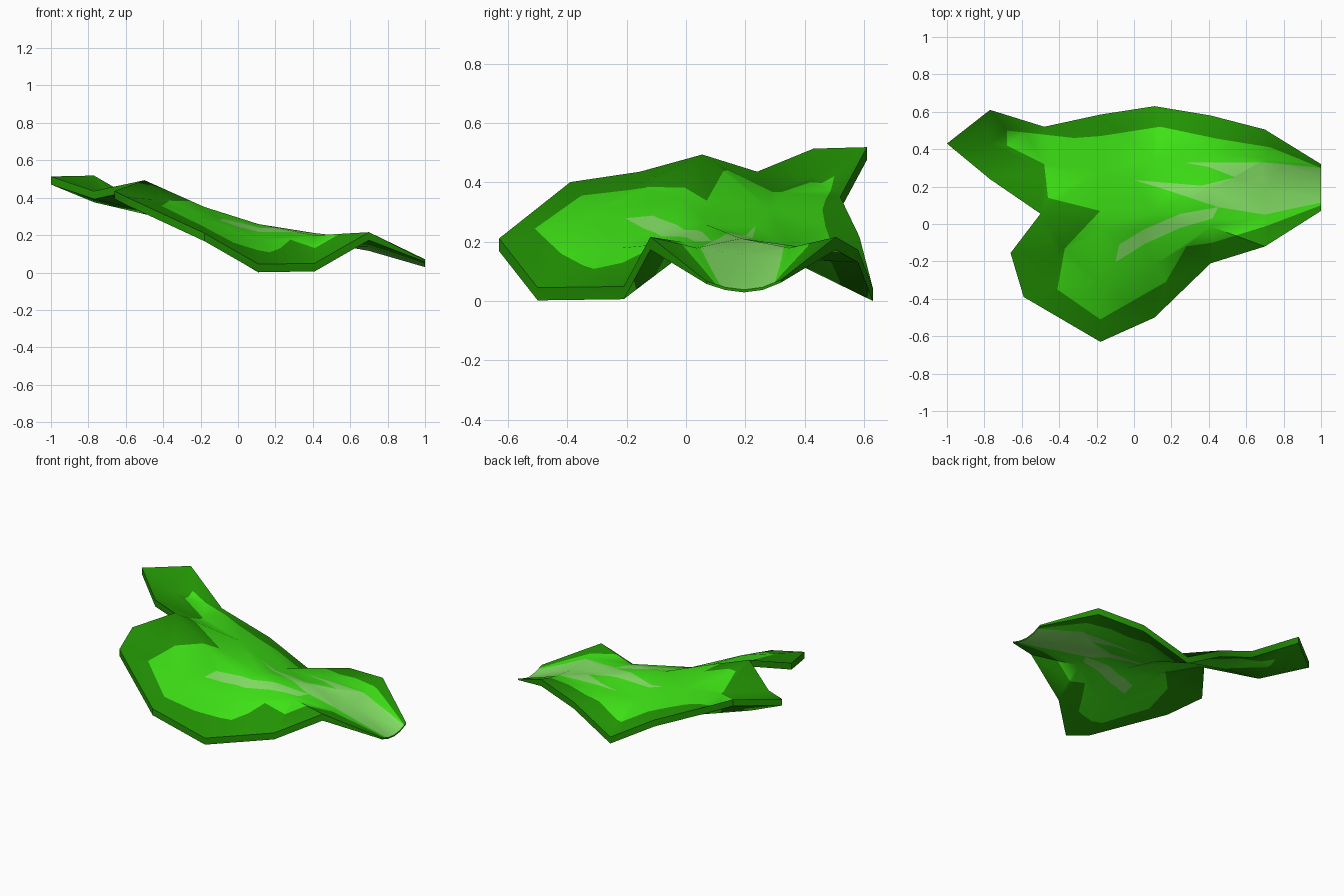
import bpy, bmesh, math
from mathutils import Vector
from mathutils.bvhtree import BVHTree
from mathutils.geometry import delaunay_2d_cdt

if "Cube" in bpy.data.objects:
    bpy.data.objects.remove(bpy.data.objects["Cube"])


def material(name, rgb):
    m = bpy.data.materials.new(name)
    m.diffuse_color = (*rgb, 1)
    m.use_nodes = True
    m.node_tree.nodes["Principled BSDF"].inputs["Base Color"].default_value = m.diffuse_color
    return m


MATS = [material("dark green", (0.016, 0.29, 0.001)),
        material("bright green", (0.048, 0.76, 0.008)),
        material("pale green", (0.23, 0.75, 0.13))]

# Cross-sections from the narrow end backwards: x, low y, high y, five heights
ROWS = [(1.00, 0.07, 0.32, (.067, .047, .039, .047, .072)),
        (0.70, -0.12, 0.505, (.217, .18, .16, .18, .217)),
        (0.41, -0.21, 0.58, (.05, .20, .212, .184, .174)),
        (0.11, -0.50, 0.63, (.046, .18, .26, .182, .044)),
        (-0.18, -0.63, 0.585, (.212, .295, .352, .31, .217))]
# Rear outline: the raised tail, the notch and the broad lobe
REAR = [(-.48, .52, .352), (-.77, .61, .52), (-1, .43, .515), (-.77, .24, .437),
        (-.50, .055, .495), (-.66, -.155, .437), (-.59, -.39, .402)]
REAR_INNER = [(-.48, .29, .37), (-.77, .43, .42), (-.42, -.17, .39)]

# Painted zones seen from the top
BRIGHT = [(-.68, .50), (-.32, .46), (-.18, .47), (.14, .52), (.45, .455), (.73, .41),
          (1, .30), (1, .10), (.71, -.01), (.42, -.10), (.28, -.12), (.17, -.31),
          (-.18, -.51), (-.41, -.35), (-.37, -.13), (-.18, .07), (-.46, .14),
          (-.48, .32), (-.68, .42)]
PALE = [(1, .30), (.86, .315), (.68, .33), (.26, .33), (.40, .305), (.54, .25),
        (.36, .205), (.00, .235), (.18, .18), (.45, .09), (.70, .05), (1, .115)]
VEIN = [(.45, .09), (.42, .03), (.25, -.02), (.06, -.105), (-.10, -.205), (-.08, -.11),
        (.05, -.03), (.25, .055)]


def inside(p, poly):
    hit = False
    for a, b in zip(poly, poly[1:] + poly[:1]):
        if (a[1] > p[1]) != (b[1] > p[1]):
            if p[0] < a[0] + (p[1] - a[1]) * (b[0] - a[0]) / (b[1] - a[1]):
                hit = not hit
    return hit


# Base surface
pts = [Vector((x, lo + (hi - lo) * i / 4, zs[i]))
       for x, lo, hi, zs in ROWS for i in range(5)]
n = len(ROWS)
rear0 = len(pts)
pts += [Vector(p) for p in REAR + REAR_INNER]
outline = (list(range(5)) + [5 * r + 4 for r in range(1, n)]
           + list(range(rear0, rear0 + len(REAR))) + [5 * r for r in range(n - 1, 0, -1)])
edges = [(5 * r + i, 5 * r + i + 1) for r in range(n) for i in range(4)]
edges += [(5 * r + i, 5 * r + i + 5) for r in range(n - 1) for i in range(5)]


def triangulate(points, links):
    out = delaunay_2d_cdt([Vector(p[:2]) for p in points], links, [outline], 1, 1e-5)
    return out[0], out[1], out[2], out[3]


v2, base_edges, f2, orig = triangulate(pts, edges)
base = [Vector((p.x, p.y, pts[o[0]].z)) for p, o in zip(v2, orig)]
tree = BVHTree.FromPolygons(base, f2)
index = {o: i for i, group in enumerate(orig) for o in group}
outline = [index[i] for i in outline]


def height(p):
    hit = tree.ray_cast(Vector((p[0] * .9995, p[1] * .9995, 2)), Vector((0, 0, -1)))[0]
    return hit.z if hit else tree.find_nearest(Vector((p[0], p[1], .25)))[0].z


# Cut the zone borders into the base surface
points, links = list(base), [tuple(e) for e in base_edges]
for zone in (BRIGHT, PALE, VEIN):
    s = len(points)
    points += [Vector((*p, 0)) for p in zone]
    links += [(s + i, s + (i + 1) % len(zone)) for i in range(len(zone))]
verts, _, faces, _ = triangulate(points, links)

# Leaf body: upper skin, lower skin and rim
bm = bmesh.new()
top, low = [], []
for p in verts:
    z = height(p)
    thick = 0.043 - 0.034 * max(0, (p.x - 0.7) / 0.3)
    top.append(bm.verts.new((p.x, p.y, z)))
    low.append(bm.verts.new((p.x, p.y, z - thick)))
used = set()
for f in faces:
    f = list(f)
    a, b, c = (verts[i] for i in f)
    if (b - a).cross(c - a) < 0:
        f.reverse()
    mid = (a + b + c) / 3
    tone = 2 if inside(mid, PALE) or inside(mid, VEIN) else 1 if inside(mid, BRIGHT) else 0
    bm.faces.new([top[i] for i in f]).material_index = tone
    bm.faces.new([low[i] for i in reversed(f)]).material_index = tone
    used.update(zip(f, f[1:] + f[:1]))
for i, j in used:
    if (j, i) not in used:
        bm.faces.new((top[j], top[i], low[i], low[j]))

# Stand the leaf on the ground
drop = min(v.co.z for v in bm.verts)
for v in bm.verts:
    v.co.z -= drop
mesh = bpy.data.meshes.new("leaf")
bm.to_mesh(mesh)
bm.free()
for m in MATS:
    mesh.materials.append(m)
leaf = bpy.data.objects.new("leaf", mesh)
bpy.context.collection.objects.link(leaf)
bpy.context.view_layer.objects.active = leaf
leaf.select_set(True)
bpy.ops.object.shade_smooth_by_angle(angle=math.radians(50))
